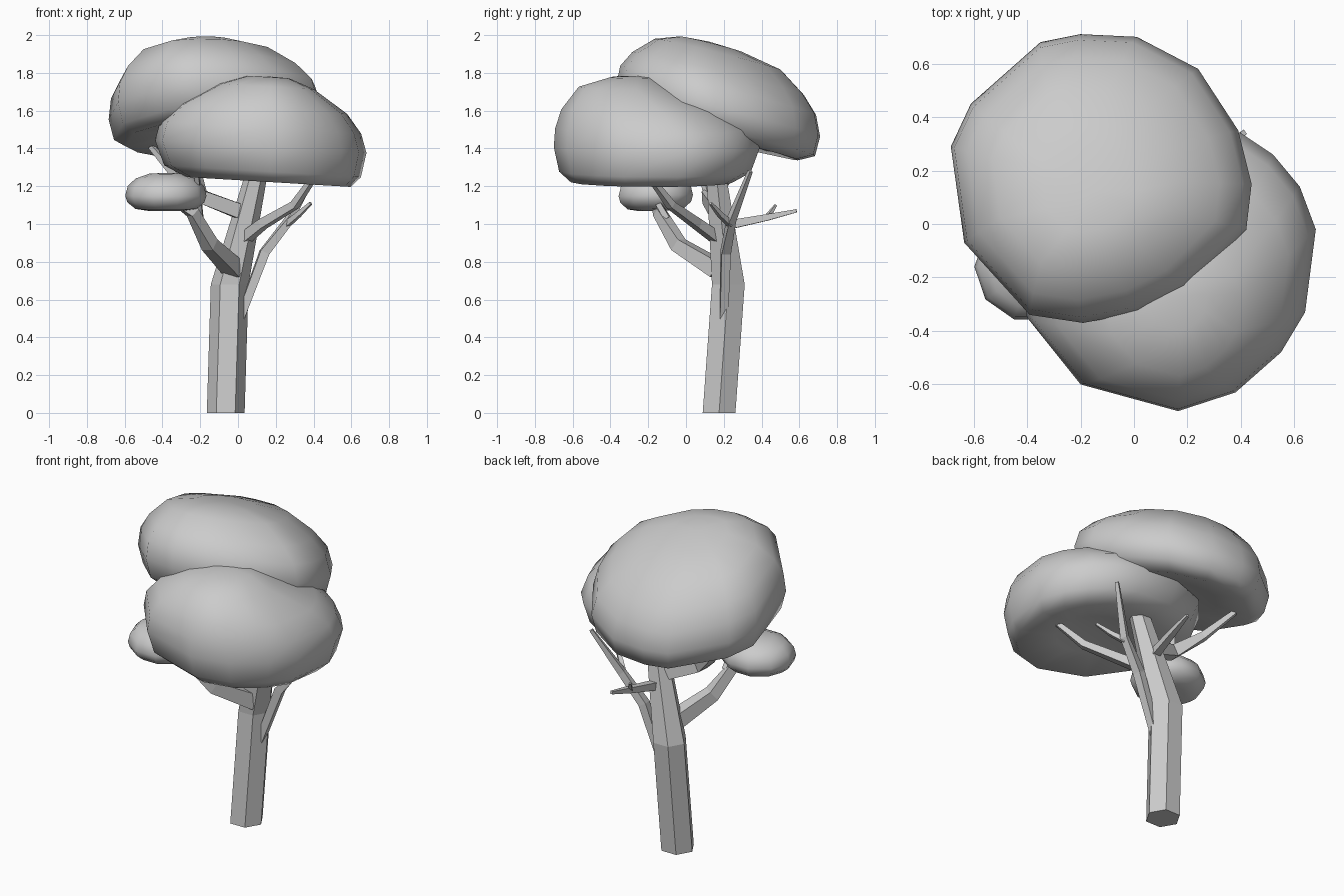
import bpy, bmesh, math
from mathutils import Vector

if "Cube" in bpy.data.objects:
    bpy.data.objects.remove(bpy.data.objects["Cube"])


def loft(name, rings, smooth, tip_a=None, tip_b=None):
    """Skin a list of equal-sized point rings; close ends with a cap or a pole."""
    bm = bmesh.new()
    vs = [[bm.verts.new(p) for p in r] for r in rings]
    n = len(vs[0])
    for a, b in zip(vs, vs[1:]):
        for i in range(n):
            j = (i + 1) % n
            bm.faces.new((a[i], a[j], b[j], b[i]))
    for ring, tip in ((vs[0], tip_a), (vs[-1], tip_b)):
        if tip is None:
            bm.faces.new(ring)
        else:
            t = bm.verts.new(tip)
            for i in range(n):
                bm.faces.new((ring[i], ring[(i + 1) % n], t))
    bmesh.ops.recalc_face_normals(bm, faces=bm.faces)
    me = bpy.data.meshes.new(name)
    bm.to_mesh(me)
    bm.free()
    for p in me.polygons:
        p.use_smooth = smooth
    ob = bpy.data.objects.new(name, me)
    bpy.context.collection.objects.link(ob)
    return ob


def limb(name, path, sides=4, level=False):
    """Tapered faceted tube along (x, y, z, radius) points."""
    pts = [Vector(p[:3]) for p in path]
    rings = []
    for k, p in enumerate(pts):
        d = (pts[min(k + 1, len(pts) - 1)] - pts[max(k - 1, 0)]).normalized()
        u, v = Vector((1, 0, 0)), Vector((0, 1, 0))
        if not level:
            u = d.cross(Vector((0, 0, 1))).normalized()
            v = d.cross(u)
        off = 0 if level else math.pi / sides
        r = path[k][3]
        rings.append([p + r * (math.cos(a) * u + math.sin(a) * v)
                      for a in (off + 2 * math.pi * i / sides for i in range(sides))])
    return loft(name, rings, False)


def foliage(name, outline, centre, slope, profile):
    """Cloud of leaves: outline scaled through (scale, height, x shift, y shift) rings on a tilted plane."""
    cx, cy, cz = centre

    def place(x, y, s, h, sx, sy):
        dx, dy = s * (x - cx) + sx, s * (y - cy) + sy
        return Vector((cx + dx, cy + dy, cz + h + slope[0] * dx + slope[1] * dy))
    rings = [[place(x, y, *row) for x, y in outline] for row in profile[1:-1]]
    return loft(name, rings, True, place(cx, cy, *profile[0]), place(cx, cy, *profile[-1]))


# Trunk: six-sided, bent once
limb("trunk", [(-.065, .175, 0, .1), (-.044, .224, .68, .1), (.13, .145, 1.4, .05)], 6, True)

# Main branches
limb("branch_front_left", [(-.02, .17, .76, .065), (-.15, -.04, .89, .05),
                           (-.24, -.14, 1.06, .038), (-.36, -.17, 1.14, .025)])
limb("branch_left", [(.05, .18, 1.05, .055), (-.18, .12, 1.14, .05),
                     (-.32, .22, 1.25, .03), (-.46, .33, 1.41, .018)])
limb("branch_front_right", [(.03, .17, .92, .04), (.13, .06, 1.0, .035),
                            (.3, -.08, 1.1, .028), (.41, -.2, 1.26, .018)])
limb("branch_right", [(.01, .2, .5, .03), (.14, .21, .85, .035),
                      (.27, .24, 1.02, .028), (.41, .34, 1.28, .014)])
limb("branch_back", [(.04, .2, .99, .035), (.08, .43, 1.035, .024), (.1, .585, 1.07, .012)])

# Twigs
limb("twig_right", [(.26, .235, 1.0, .022), (.32, .18, 1.05, .018), (.385, .13, 1.11, .01)])
limb("twig_back", [(.08, .43, 1.035, .018), (.05, .475, 1.1, .008)])
limb("twig_front_left", [(-.2, -.1, 1.03, .022), (-.22, -.25, 1.28, .016)])
limb("twig_left", [(-.18, .12, 1.13, .025), (-.215, .08, 1.3, .015)])

# Foliage clouds
foliage("upper_foliage",
        [(-.35, .68), (-.2, .71), (.01, .7), (.24, .58), (.39, .35), (.44, .15), (.42, -.02),
         (.2, -.24), (.02, -.33), (-.19, -.37), (-.39, -.34), (-.635, -.07), (-.685, .29), (-.61, .45)],
        (-.12, .17, 1.6), (.03, -.25),
        [(0, -.12, 0, 0), (.45, -.13, -.02, 0), (.8, -.155, -.02, -.01), (.95, -.11, 0, 0),
         (1, 0, 0, 0), (.96, .11, -.01, 0), (.84, .2, -.03, 0), (.62, .3, -.06, 0),
         (.3, .345, -.05, -.04), (0, .355, -.04, -.05)])
foliage("front_foliage",
        [(-.2, -.6), (.165, -.7), (.38, -.63), (.55, -.48), (.64, -.33), (.68, -.02), (.62, .14),
         (.52, .26), (.4, .34), (.25, .39), (0, .38), (-.25, .27), (-.39, .1), (-.44, -.12), (-.4, -.35)],
        (.12, -.15, 1.41), (-.06, 0),
        [(0, -.13, .02, -.02), (.4, -.15, .03, -.02), (.78, -.185, .04, -.03), (.93, -.13, .01, -.01),
         (1, 0, 0, 0), (.95, .1, 0, -.02), (.8, .2, .01, -.07), (.45, .32, .03, -.17),
         (.2, .37, .04, -.14), (0, .375, .03, -.12)])
foliage("small_foliage",
        [(-.382 + .215 * math.cos(a), -.16 + .207 * math.sin(a))
         for a in (2 * math.pi * i / 10 for i in range(10))],
        (-.382, -.16, 1.15), (0, .02),
        [(0, -.08, 0, 0), (.45, -.08, 0, 0), (.75, -.07, 0, 0), (.95, -.035, 0, 0),
         (1, 0, 0, 0), (.94, .05, 0, 0), (.75, .09, 0, 0), (.4, .117, 0, 0), (0, .12, 0, 0)])
